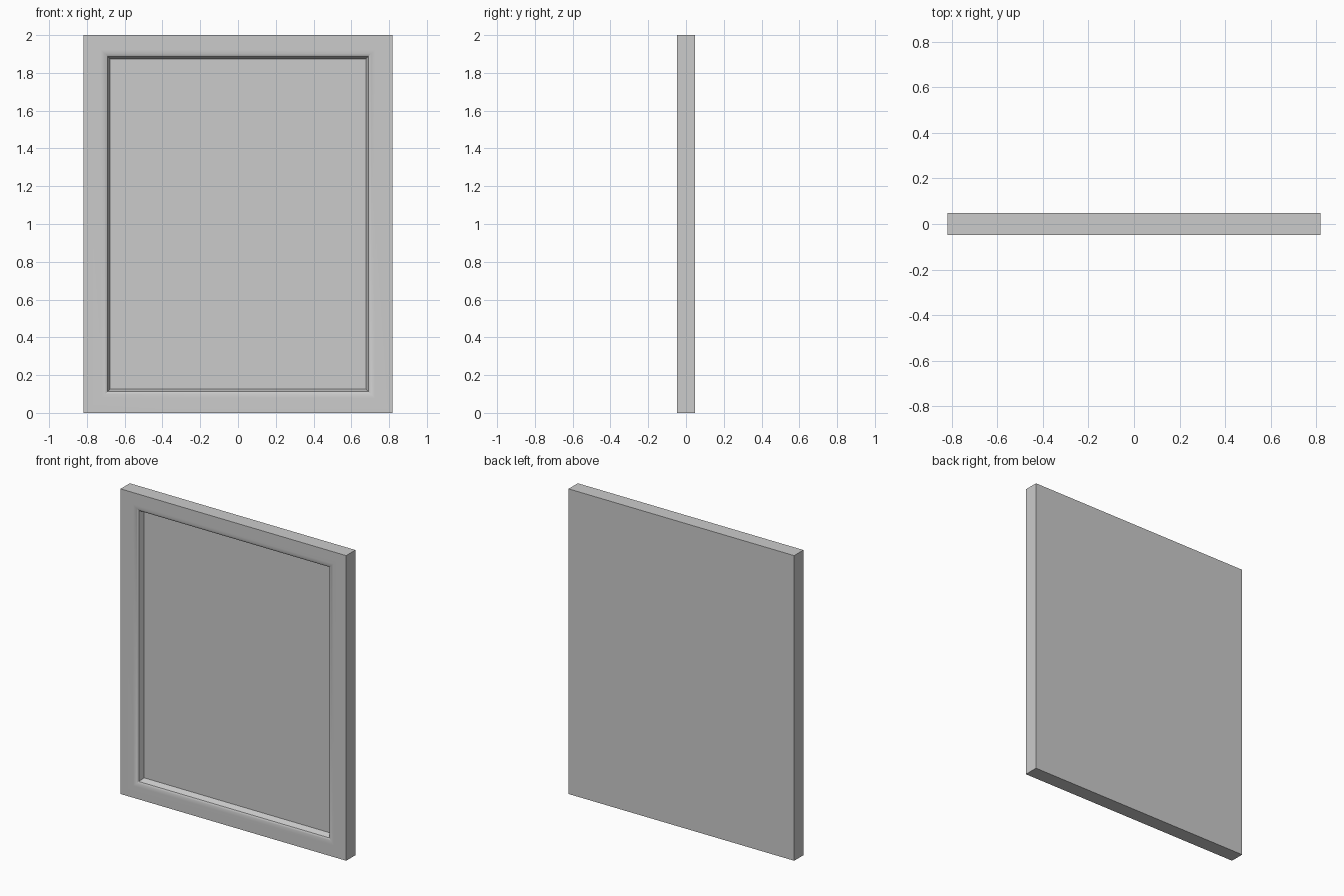
import bpy, bmesh, math

if "Cube" in bpy.data.objects:
    bpy.data.objects.remove(bpy.data.objects["Cube"])

HX, HY, HZ = 0.818, 0.048, 1.0      # half sizes of the panel
OX, OZ = 0.692, 0.888               # half sizes of the recess opening
ROUND, DROP = 0.035, 0.009          # soft roll-over around the opening

bm = bmesh.new()

def ring(hx, hz, y):
    return [bm.verts.new((sx * hx, y, 1 + sz * hz))
            for sx, sz in ((-1, -1), (1, -1), (1, 1), (-1, 1))]

# nested rectangles from the back edge, round the front, into the recess
rings = [ring(HX, HZ, HY), ring(HX, HZ, -HY)]
for i in range(7):
    t = i / 6
    grow = ROUND * (1 - t)
    rings.append(ring(OX + grow, OZ + grow, -HY + DROP * t * t))
rings.append(ring(OX - 0.014, OZ - 0.014, -0.003))

for a, b in zip(rings, rings[1:]):
    for i in range(4):
        j = (i + 1) % 4
        bm.faces.new((a[i], a[j], b[j], b[i]))

# back and recessed centre panel
bm.faces.new(rings[0])
bm.faces.new(rings[-1])
bmesh.ops.recalc_face_normals(bm, faces=bm.faces)

mesh = bpy.data.meshes.new("framed_panel")
bm.to_mesh(mesh)
bm.free()
panel = bpy.data.objects.new("framed_panel", mesh)
bpy.context.collection.objects.link(panel)
bpy.context.view_layer.objects.active = panel
panel.select_set(True)
bpy.ops.object.shade_smooth_by_angle(angle=math.radians(25))
